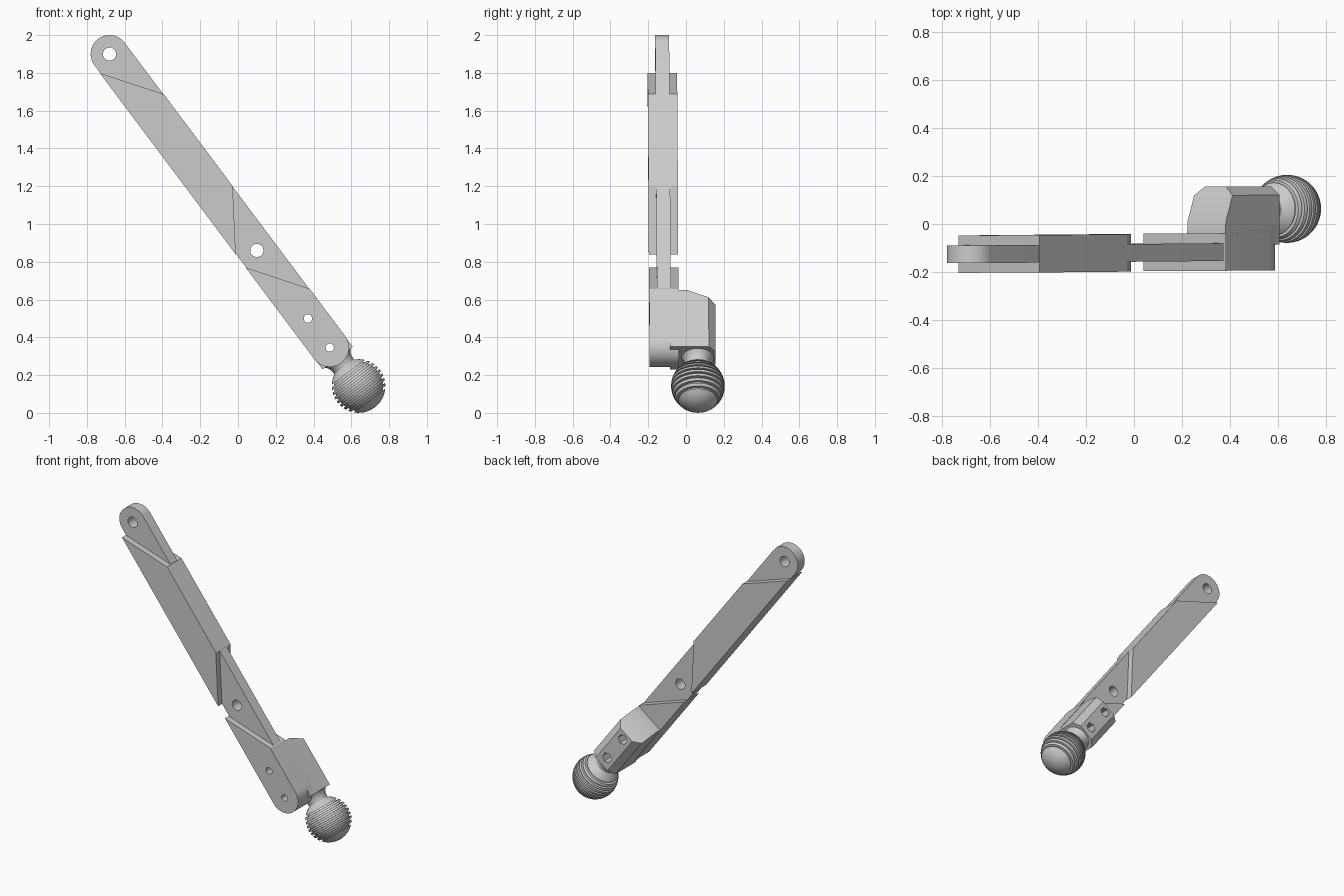
import bpy, bmesh, math
from mathutils import Matrix

if "Cube" in bpy.data.objects:
    bpy.data.objects.remove(bpy.data.objects["Cube"])

# Arm frame: local x runs down the arm, y is depth, z is across the width
FRAME = Matrix(((.6, 0, .8, -.68), (.0055, 1, 0, -.126), (-.8, 0, .6, 1.9), (0, 0, 0, 1)))


def loft(name, rings):
    """Skin closed rings of points, capping both ends."""
    bm = bmesh.new()
    loops = [[bm.verts.new(p) for p in ring] for ring in rings]
    for a, b in zip(loops, loops[1:]):
        for i in range(len(a)):
            j = (i + 1) % len(a)
            bm.faces.new((a[i], a[j], b[j], b[i]))
    bm.faces.new(loops[0])
    bm.faces.new(loops[-1])
    bmesh.ops.recalc_face_normals(bm, faces=bm.faces)
    me = bpy.data.meshes.new(name)
    bm.to_mesh(me)
    bm.free()
    ob = bpy.data.objects.new(name, me)
    bpy.context.collection.objects.link(ob)
    return ob


def prism(name, outline, y0, y1):
    return loft(name, [[(u, y, n) for u, n in outline] for y in (y0, y1)])


def arc(u, r, a0, a1, steps=24):
    angles = [math.radians(a0 + (a1 - a0) * i / steps) for i in range(steps + 1)]
    return [(u + r * math.cos(a), r * math.sin(a)) for a in angles]


def combine(ob, other, operation):
    mod = ob.modifiers.new(operation.lower(), 'BOOLEAN')
    mod.object, mod.operation, mod.solver = other, operation, 'EXACT'
    bpy.context.view_layer.objects.active = ob
    bpy.ops.object.modifier_apply(modifier=mod.name)
    bpy.data.objects.remove(other)


# Thin core with rounded ends
LOW = 1.943
arm = prism("arm", arc(LOW, .1, -90, 90) + arc(0, .1, 90, 270), -.037, .037)

# Thick upper section and rounded lower section, with slanted ends
w = .102
combine(arm, prism("upper_section", [(.05, -w), (1.25, -w), (.95, w), (.342, w)], -.078, .078), 'UNION')
combine(arm, prism("lower_section", arc(LOW, w, -90, 90) + [(1.63, w), (1.336, -w)], -.078, .078), 'UNION')

# Socket block on the back, chamfered and sloped at its upper end
block = [(.03, 1.635, .1), (.126, 1.638, .1), (.236, 1.685, .1), (.272, 1.70, .055)]
combine(arm, loft("socket_block", [[(u, y, -h), (2.012, y, -h), (2.012, y, h), (u, y, h)]
                                   for y, u, h in block]), 'UNION')

# Pivot holes, screw holes and hexagonal nut recesses
for u, r in ((0, .035), (1.30, .035), (1.75, .022), (LOW, .022)):
    combine(arm, prism("hole_cutter", arc(u, r, 0, 345, 23), -.3, .5), 'DIFFERENCE')
for u in (1.75, LOW):
    combine(arm, prism("nut_cutter", arc(u, .034, 0, 300, 5), .2, .5), 'DIFFERENCE')

# Grooved ball on a flared neck, turned around the arm axis
C, R = 2.197, .142
profile = [(1.99, .088), (2.012, .085), (2.025, .074), (2.045, .066), (2.068, .065)]
for k in range(3):
    d = -.125 + .013 * k
    profile.append((C + d, math.sqrt(R * R - d * d)))
for i in range(8):
    start = -.09 + i * .025
    for d, depth in ((start, 0), (start, .014), (start + .011, .014), (start + .011, 0)):
        profile.append((C + d, math.sqrt(R * R - d * d) - depth))
for k in range(6):
    a = math.radians(40 - 7.6 * k)
    profile.append((C + R * math.cos(a), R * math.sin(a)))
SEG = 64
ball = loft("grooved_ball", [[(u, .177 + r * math.cos(2 * math.pi * i / SEG), r * math.sin(2 * math.pi * i / SEG))
                              for i in range(SEG)] for u, r in profile])

# Place in the world and shade
for ob in (arm, ball):
    ob.data.transform(FRAME)
    bpy.ops.object.select_all(action='DESELECT')
    ob.select_set(True)
    bpy.context.view_layer.objects.active = ob
    bpy.ops.object.shade_smooth_by_angle(angle=math.radians(25))
